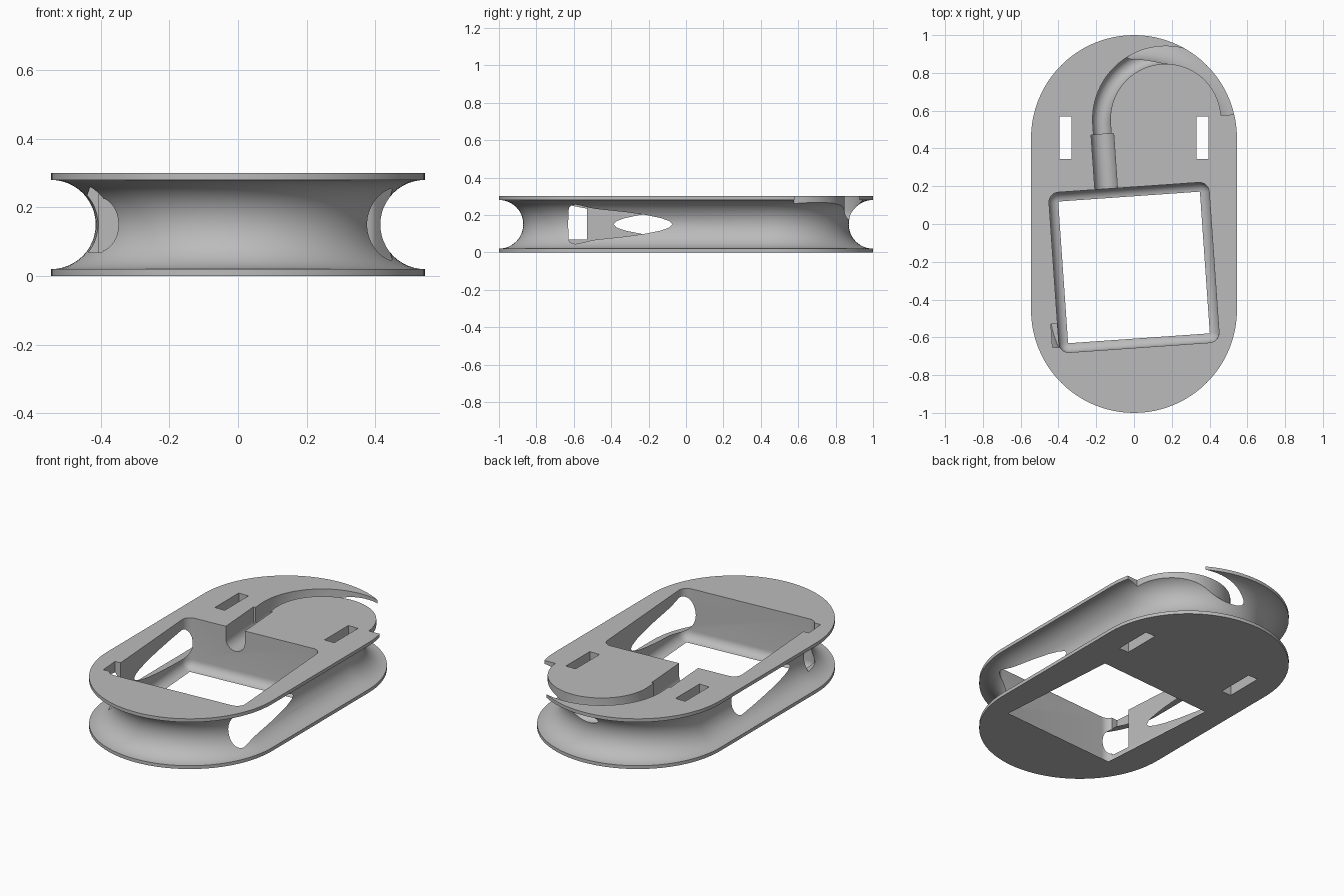
import bpy, bmesh, math
from mathutils import Matrix

if "Cube" in bpy.data.objects:
    bpy.data.objects.remove(bpy.data.objects["Cube"])

HALF_W, STRAIGHT, HEIGHT, GROOVE = 0.545, 0.455, 0.3, 0.13
# Local frame of the tilted pocket, notch and channel
TILT = Matrix.Translation((0, -0.23, 0)) @ Matrix.Rotation(math.radians(4), 4, 'Z')

gray = bpy.data.materials.new("gray plastic")
gray.use_nodes = True
color = (0.5, 0.5, 0.5, 1)
gray.diffuse_color = color
gray.node_tree.nodes["Principled BSDF"].inputs["Base Color"].default_value = color


def loft(name, rings, closed):
    """Skin equal-length rings of points and cap both ends."""
    bm = bmesh.new()
    loops = [[bm.verts.new(p) for p in ring] for ring in rings]
    n = len(loops[0])
    for a, b in zip(loops, loops[1:]):
        for i in range(n):
            j = (i + 1) % n
            bm.faces.new((a[i], a[j], b[j], b[i]))
    bm.faces.new(loops[0][::-1])
    bm.faces.new(loops[-1])
    bmesh.ops.recalc_face_normals(bm, faces=bm.faces)
    return finish(name, bm)


def finish(name, bm):
    mesh = bpy.data.meshes.new(name)
    bm.to_mesh(mesh)
    bm.free()
    ob = bpy.data.objects.new(name, mesh)
    bpy.context.collection.objects.link(ob)
    mesh.materials.append(gray)
    return ob


def box(name, lo, hi, matrix=Matrix()):
    bm = bmesh.new()
    bmesh.ops.create_cube(bm, size=1)
    for v in bm.verts:
        v.co = [(a + b) / 2 + c * (b - a) for a, b, c in zip(lo, hi, v.co)]
    ob = finish(name, bm)
    ob.matrix_world = matrix
    return ob


def stadium(radius, z, steps=48):
    pts = []
    for side in (1, -1):
        for i in range(steps + 1):
            a = math.pi * i / steps
            pts.append((side * radius * math.cos(a),
                        side * (STRAIGHT + radius * math.sin(a)), z))
    return pts


def channel(name, path, radius, axis_z):
    """Round-bottomed trench swept along (x, y, heading) stations."""
    section = [(radius * math.cos(a), axis_z + radius * math.sin(a))
               for a in (math.pi * (1 + i / 12) for i in range(13))]
    section += [(radius, 0.5), (-radius, 0.5)]
    rings = [[(x + s * math.sin(h), y - s * math.cos(h), z) for s, z in section]
             for x, y, h in path]
    ob = loft(name, rings, False)
    ob.matrix_world = TILT
    return ob


# Spool body: stadium outline with a concave half-round groove
profile = [(HALF_W, 0)]
for i in range(25):
    a = math.pi * (i / 24 - 0.5)
    profile.append((HALF_W - GROOVE * math.cos(a), HEIGHT / 2 + GROOVE * math.sin(a)))
profile.append((HALF_W, HEIGHT))
body = loft("spool_body", [stadium(r, z) for r, z in profile], True)

# Rounded pocket, open through the floor
pocket = box("pocket_cutter", (-0.425, -0.425, -0.0003), (0.425, 0.425, 0.6), TILT)
bevel = pocket.modifiers.new("rounding", 'BEVEL')
bevel.width, bevel.segments = 0.052, 8
cutters = [pocket]

# Corner notch beside the pocket
cutters.append(box("notch_cutter", (-0.46, -0.394, 0.068), (-0.35, -0.269, 0.5), TILT))

# Strap slots
for side in (-1, 1):
    x = side * 0.362
    cutters.append(box("slot_cutter", (x - 0.032, 0.345, -0.1), (x + 0.032, 0.57, 0.5)))

# Wide straight channel, then a narrower hooked one leaving through the rim
cx, cy, bend = 0.222, 0.771, 0.34
up = math.pi / 2
cutters.append(channel("inlet_cutter", [(cx - bend, 0.38, up), (cx - bend, 0.715, up)], 0.06, 0.225))
path = [(cx - bend, 0.7, up)]
for i in range(41):
    a = math.pi * (1 - i / 40)
    path.append((cx + bend * math.cos(a), cy + bend * math.sin(a), a - up))
cutters.append(channel("hook_cutter", path, 0.047, 0.222))

# Cut and bake
for cutter in cutters:
    cutter.hide_render = True
    mod = body.modifiers.new(cutter.name, 'BOOLEAN')
    mod.operation, mod.solver, mod.object = 'DIFFERENCE', 'EXACT', cutter
bpy.context.view_layer.update()
baked = bpy.data.meshes.new_from_object(body.evaluated_get(bpy.context.evaluated_depsgraph_get()))
body.modifiers.clear()
body.data = baked
baked.materials.clear()
baked.materials.append(gray)
for poly in baked.polygons:
    poly.material_index = 0
for cutter in cutters:
    bpy.data.objects.remove(cutter)

# Smooth curves, crisp cut edges
bpy.ops.object.select_all(action='DESELECT')
body.select_set(True)
bpy.context.view_layer.objects.active = body
bpy.ops.object.shade_smooth_by_angle(angle=math.radians(30))
